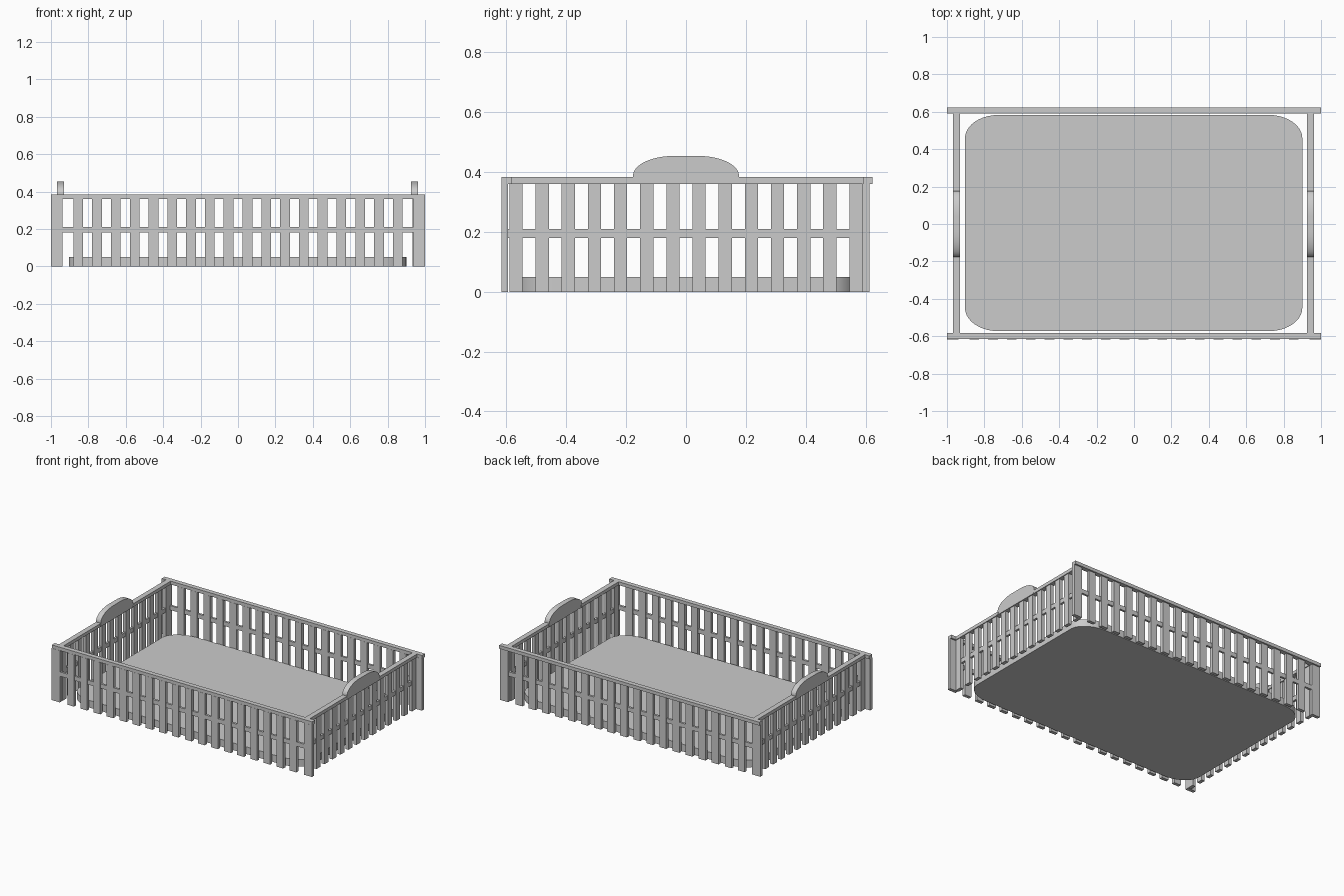
import bpy, bmesh, math

if "Cube" in bpy.data.objects:
    bpy.data.objects.remove(bpy.data.objects["Cube"])


def box(bm, x0, x1, y0, y1, z0, z1):
    vs = bmesh.ops.create_cube(bm, size=1)["verts"]
    for v in vs:
        v.co.x = x0 + (v.co.x + 0.5) * (x1 - x0)
        v.co.y = y0 + (v.co.y + 0.5) * (y1 - y0)
        v.co.z = z0 + (v.co.z + 0.5) * (z1 - z0)


def prism(bm, points, offset):
    face = bm.faces.new([bm.verts.new(p) for p in points])
    out = bmesh.ops.extrude_face_region(bm, geom=[face])["geom"]
    verts = [v for v in out if isinstance(v, bmesh.types.BMVert)]
    bmesh.ops.translate(bm, verts=verts, vec=offset)


def finish(name, bm, smooth=False):
    bmesh.ops.recalc_face_normals(bm, faces=bm.faces)
    mesh = bpy.data.meshes.new(name)
    bm.to_mesh(mesh)
    bm.free()
    ob = bpy.data.objects.new(name, mesh)
    bpy.context.collection.objects.link(ob)
    if smooth:
        bpy.ops.object.select_all(action='DESELECT')
        ob.select_set(True)
        bpy.context.view_layer.objects.active = ob
        bpy.ops.object.shade_smooth_by_angle(angle=math.radians(30))
    return ob


RAIL_Z, TOP_Z = 0.36, 0.383
MID_Z = (0.18, 0.21)

# Long fences: the front is a shifted copy of the back
for name, y in (("front", -0.617), ("back", 0.59)):
    bm = bmesh.new()
    for i in range(18):
        x = -0.854 + i * 1.708 / 17
        box(bm, x - 0.026, x + 0.026, y, y + 0.023, 0, RAIL_Z)
    finish(name + "_slats", bm)

    bm = bmesh.new()
    for x0 in (-1, 0.938):
        box(bm, x0, x0 + 0.062, y, y + 0.023, 0, RAIL_Z)
    finish(name + "_corner_posts", bm)

    bm = bmesh.new()
    box(bm, -1, 1, y + 0.001, y + 0.034, RAIL_Z, TOP_Z)
    finish(name + "_top_rail", bm)

    bm = bmesh.new()
    box(bm, -0.98, 0.98, y + 0.004, y + 0.019, *MID_Z)
    finish(name + "_middle_rail", bm)

# Short fences with rounded crests
for name, x in (("left", -0.949), ("right", 0.944)):
    bm = bmesh.new()
    for i in range(14):
        y = -0.568 + i * 1.136 / 13
        box(bm, x - 0.012, x + 0.012, y - 0.022, y + 0.022, 0, RAIL_Z)
    finish(name + "_slats", bm)

    bm = bmesh.new()
    box(bm, x - 0.018, x + 0.018, -0.59, 0.595, RAIL_Z, TOP_Z)
    finish(name + "_top_rail", bm)

    bm = bmesh.new()
    box(bm, x - 0.008, x + 0.008, -0.6, 0.6, *MID_Z)
    finish(name + "_middle_rail", bm)

    # Crest profile: flat top with long rounded shoulders
    pts = []
    for side in (1, -1):
        arc = [(0.172, RAIL_Z)]
        for k in range(13):
            a = math.pi / 2 * k / 12
            arc.append((0.04 + 0.137 * math.cos(a), 0.388 + 0.066 * math.sin(a)))
        if side < 0:
            arc.reverse()
        pts += [(x - 0.0185, side * u, z) for u, z in arc]
    bm = bmesh.new()
    prism(bm, pts, (0.037, 0, 0))
    finish(name + "_crest", bm, True)

    # Small pegs where the crest meets the rail
    bm = bmesh.new()
    for y in (-0.177, 0.18):
        box(bm, x - 0.0195, x + 0.0195, y - 0.006, y + 0.006, 0.366, 0.378)
    finish(name + "_crest_pegs", bm)

# Rounded floor slab
pts = []
for q in range(4):
    sx = (1, -1, -1, 1)[q]
    sy = (1, 1, -1, -1)[q]
    for k in range(11):
        a = math.pi / 2 * (q + k / 10)
        pts.append((-0.002 + sx * 0.722 + 0.18 * math.cos(a),
                    0.005 + sy * 0.453 + 0.125 * math.sin(a), 0))
bm = bmesh.new()
prism(bm, pts, (0, 0, 0.05))
finish("floor_slab", bm, True)
